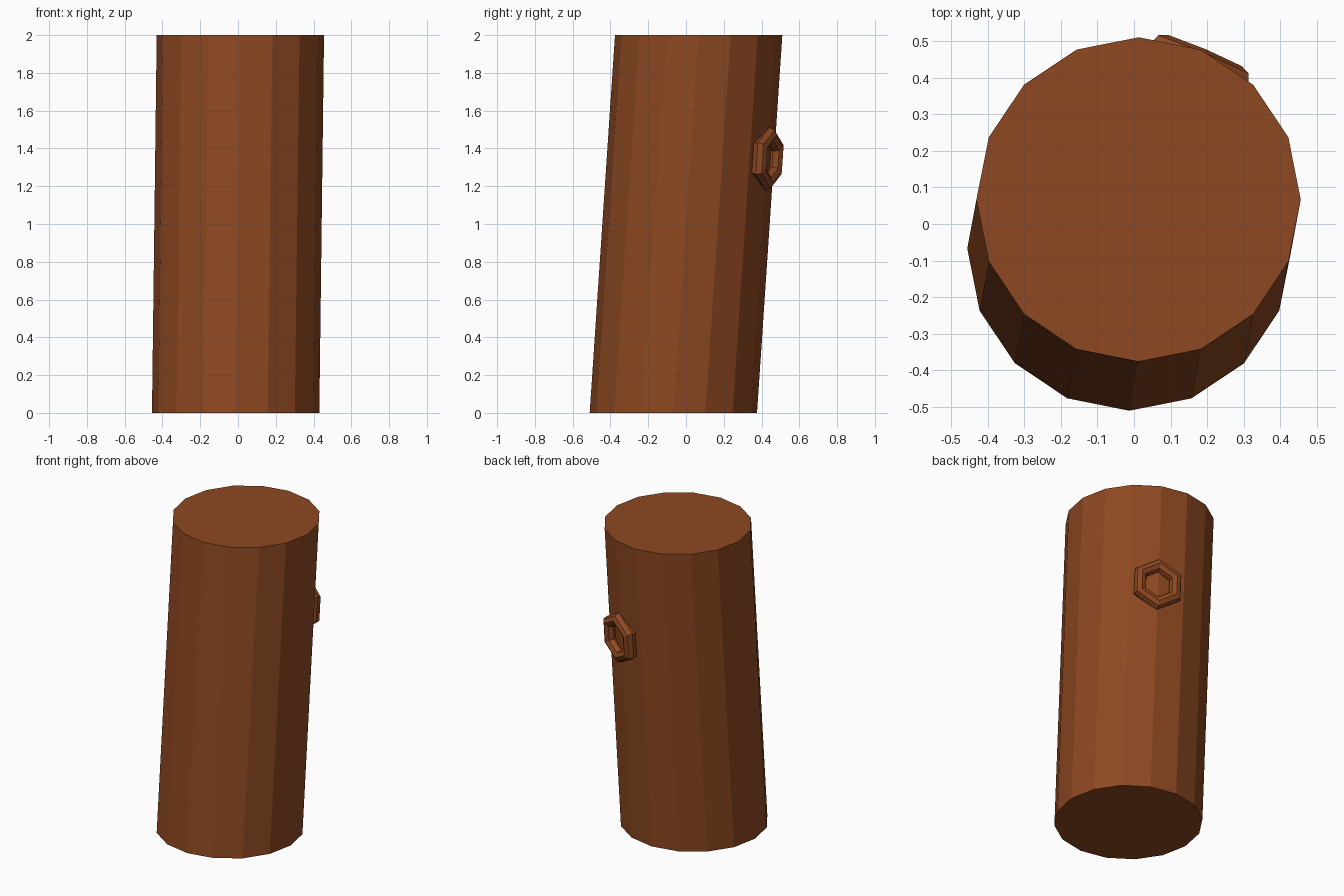
import bpy, bmesh, math
from mathutils import Matrix, Vector

if "Cube" in bpy.data.objects:
    bpy.data.objects.remove(bpy.data.objects["Cube"])

bark = bpy.data.materials.new("bark")
bark.diffuse_color = (0.27, 0.065, 0.015, 1)
bark.use_nodes = True
bark.node_tree.nodes["Principled BSDF"].inputs["Base Color"].default_value = bark.diffuse_color

SIDES, RADIUS, HEIGHT = 16, 0.443, 2.0
LEAN = Vector((0.0125, 0.067))  # offset of the axis at each end


def axis_point(z):
    off = LEAN * (z / HEIGHT * 2 - 1)
    return Vector((off.x, off.y, z))


# Leaning log trunk: a cylinder sheared so both ends stay level
bm = bmesh.new()
bmesh.ops.create_cone(bm, cap_ends=True, segments=SIDES, radius1=RADIUS, radius2=RADIUS,
                      depth=HEIGHT, matrix=Matrix.Translation((0, 0, HEIGHT / 2)))
for v in bm.verts:
    off = axis_point(v.co.z)
    v.co.x += off.x
    v.co.y += off.y
mesh = bpy.data.meshes.new("trunk")
bm.to_mesh(mesh)
bm.free()
mesh.materials.append(bark)
trunk = bpy.data.objects.new("trunk", mesh)
bpy.context.collection.objects.link(trunk)

# Hexagonal ring knot, half sunk into the back of the trunk
ang = math.radians(67)
normal = Vector((math.cos(ang), math.sin(ang), 0))
centre = axis_point(1.345) + normal * RADIUS
up = (axis_point(2) - axis_point(0)).normalized()
normal = (normal - up * normal.dot(up)).normalized()
side = normal.cross(up)
bpy.ops.mesh.primitive_torus_add(major_segments=6, minor_segments=8,
                                 major_radius=0.125, minor_radius=0.042)
knot = bpy.context.object
knot.name = "knot"
knot.data.transform(Matrix.Translation(centre) @ Matrix((up, side, normal)).transposed().to_4x4())
knot.data.materials.append(bark)
